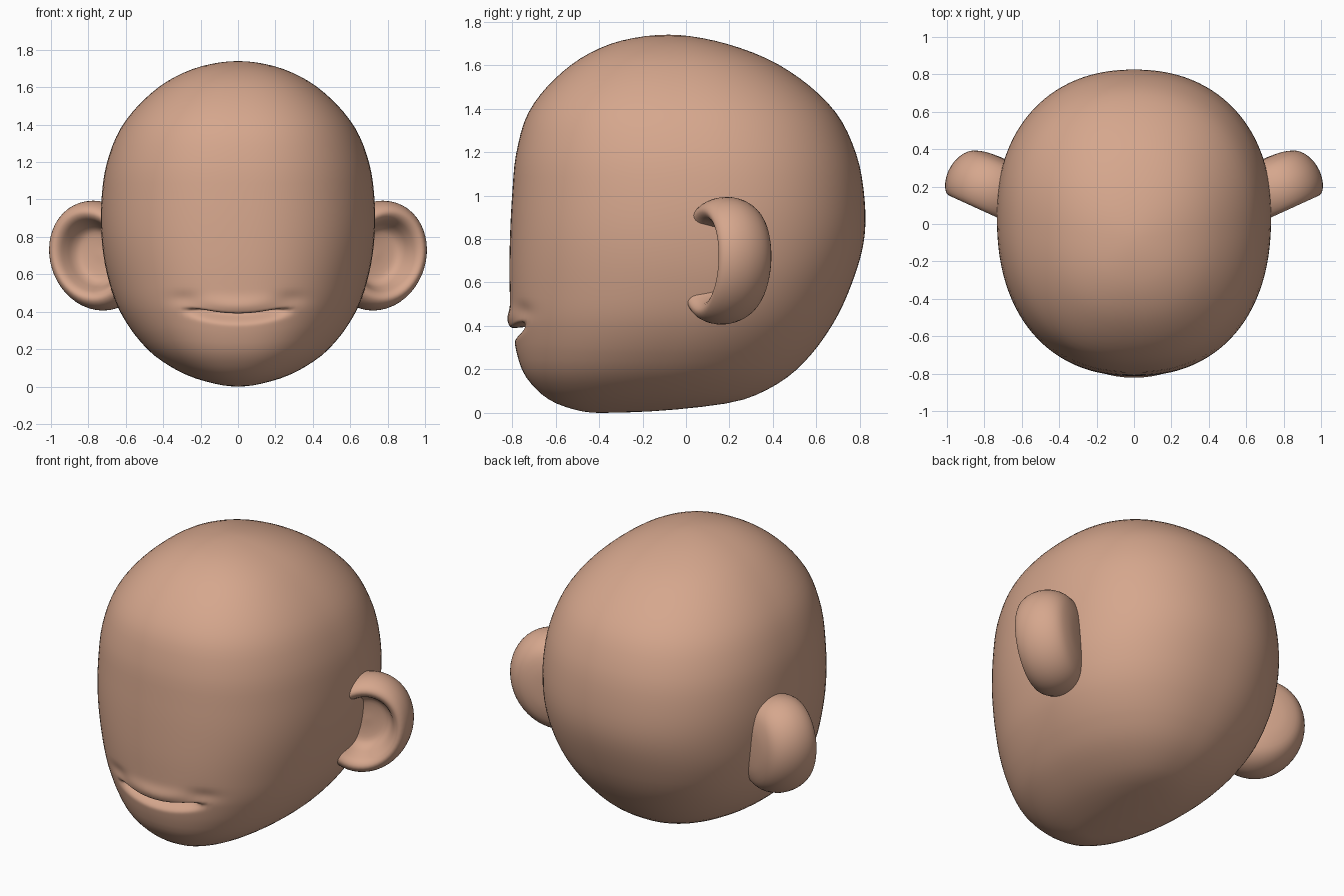
import bpy, bmesh, math
from mathutils import Vector

if "Cube" in bpy.data.objects:
    bpy.data.objects.remove(bpy.data.objects["Cube"])

skin = bpy.data.materials.new("skin")
skin.diffuse_color = (0.67, 0.385, 0.267, 1)
skin.use_nodes = True
skin.node_tree.nodes["Principled BSDF"].inputs["Base Color"].default_value = skin.diffuse_color

H = 1.74
# head sections: height, half width, front y, back y, y of widest point
SECTIONS = [
    (0.0, 0.0, -0.40, -0.40, -0.40), (0.02, 0.145, -0.53, 0.0, -0.28),
    (0.05, 0.245, -0.61, 0.22, -0.22), (0.1, 0.35, -0.68, 0.36, -0.17),
    (0.2, 0.485, -0.755, 0.51, -0.1), (0.4, 0.63, -0.80, 0.67, 0.0),
    (0.6, 0.70, -0.812, 0.765, 0.05), (0.8, 0.73, -0.81, 0.82, 0.05),
    (1.0, 0.73, -0.80, 0.82, 0.05), (1.2, 0.70, -0.78, 0.78, 0.03),
    (1.4, 0.615, -0.715, 0.675, 0.0), (1.6, 0.425, -0.53, 0.43, -0.04),
    (1.7, 0.235, -0.34, 0.18, -0.07), (1.73, 0.115, -0.21, 0.04, -0.08),
    (1.74, 0.0, -0.08, -0.08, -0.08)]


def theta(z):
    return math.acos(max(-1, min(1, 1 - 2 * z / H)))


KNOTS = [theta(s[0]) for s in SECTIONS]


def section(z):
    """Smooth interpolation of the section table at height z."""
    t = theta(z)
    n = len(KNOTS)
    i = max(j for j in range(n - 1) if KNOTS[j] <= t or j == 0)
    h = KNOTS[i + 1] - KNOTS[i]
    f = (t - KNOTS[i]) / h

    def slope(j, k):
        a, b = max(j - 1, 0), min(j + 1, n - 1)
        return (SECTIONS[b][k] - SECTIONS[a][k]) / (KNOTS[b] - KNOTS[a])
    out = []
    for k in range(1, 5):
        p, q = SECTIONS[i][k], SECTIONS[i + 1][k]
        out.append((2*f**3 - 3*f*f + 1) * p + (f**3 - 2*f*f + f) * h * slope(i, k)
                   + (3*f*f - 2*f**3) * q + (f**3 - f*f) * h * slope(i + 1, k))
    return out


def head_point(z, a):
    w, front, back, mid = section(z)
    c, s = math.cos(a), math.sin(a)
    p = 2 / 2.3 if s < 0 else 2 / 2.2
    x = w * math.copysign(abs(c) ** p, c)
    y = mid + abs(s) ** p * ((front if s < 0 else back) - mid)
    return x, y


def gauss(d, width):
    return math.exp(-(d / width) ** 2)


def mouth_point(z, a):
    """Head surface with the smiling mouth slit and lips pressed in."""
    x, y = head_point(z, a)
    if math.sin(a) < 0:
        lift = 0.045 * (x / 0.26) ** 2 * math.exp(-(x / 0.38) ** 4)
        z += lift * gauss(z - 0.39, 0.13)
        x, y = head_point(z, a)
        d = z - lift - 0.368
        f = max(0.0, min(1.0, (0.30 - abs(x)) / 0.14))
        f = f * f * (3 - 2 * f)
        cut = f * gauss(d, 0.014 if d > 0 else 0.022)
        y += 0.07 * cut - 0.018 * gauss(x, 0.2) * gauss(d - 0.06, 0.045)
        y += 0.014 * gauss(abs(x) - 0.28, 0.08) * gauss(z - 0.47, 0.04)
        z += 0.025 * cut
    return Vector((x, y, z))


def skin_object(name, rings, start, end):
    """Join closed rings of points, with a pole at each end."""
    bm = bmesh.new()
    loops = [[bm.verts.new(p) for p in r] for r in rings]
    n = len(loops[0])
    first, last = bm.verts.new(start), bm.verts.new(end)
    for i in range(n):
        j = (i + 1) % n
        bm.faces.new((first, loops[0][j], loops[0][i]))
        bm.faces.new((last, loops[-1][i], loops[-1][j]))
        for lo, hi in zip(loops, loops[1:]):
            bm.faces.new((lo[i], lo[j], hi[j], hi[i]))
    bmesh.ops.recalc_face_normals(bm, faces=bm.faces)
    mesh = bpy.data.meshes.new(name)
    bm.to_mesh(mesh)
    bm.free()
    mesh.materials.append(skin)
    mesh.shade_smooth()
    ob = bpy.data.objects.new(name, mesh)
    bpy.context.collection.objects.link(ob)
    return ob


# head: rings are packed closely around the mouth
heights = [H / 2 * (1 - math.cos(math.pi * i / 50)) for i in range(1, 50)]
heights = [z for z in heights if not 0.28 < z < 0.53]
heights = sorted(heights + [0.29 + 0.0055 * i for i in range(43)])
SEG = 112
rings = [[mouth_point(z, 2 * math.pi * i / SEG) for i in range(SEG)] for z in heights]
skin_object("head", rings, (0, -0.40, 0), (0, -0.08, H))

# ears: cupped oval dishes with a thick rim, turned to the front
PROFILE = [(0, -0.165), (0.25, -0.163), (0.5, -0.155), (0.75, -0.13), (0.91, -0.08),
           (0.99, -0.01), (0.98, 0.06), (0.9, 0.115), (0.79, 0.137), (0.68, 0.12),
           (0.6, 0.075), (0.53, 0.03), (0.42, 0.0), (0.2, -0.01), (0, -0.01)]


def ear(name, side):
    def place(rho, h, a):
        dz = 0.295 * rho * math.sin(a)
        s = 0.266 * rho * math.cos(a) + 0.1 * dz
        return Vector((side * (0.742 + 0.91 * s + 0.415 * h),
                       0.19 + 0.415 * s - 0.91 * h, 0.70 + dz))
    pts = []
    for i in range(len(PROFILE) - 1):      # rounded profile between the points
        p = [PROFILE[max(0, min(len(PROFILE) - 1, i + k))] for k in (-1, 0, 1, 2)]
        for t in (0, 1 / 3, 2 / 3):
            pts.append([0.5 * (2*b + (c - a)*t + (2*a - 5*b + 4*c - d)*t*t
                               + (3*b - a - 3*c + d)*t**3) for a, b, c, d in zip(*p)])
    oval = [[place(r, h, 2 * math.pi * i / 48) for i in range(48)] for r, h in pts[1:]]
    skin_object(name, oval, place(*PROFILE[0], 0), place(*PROFILE[-1], 0))


ear("right_ear", 1)
ear("left_ear", -1)
